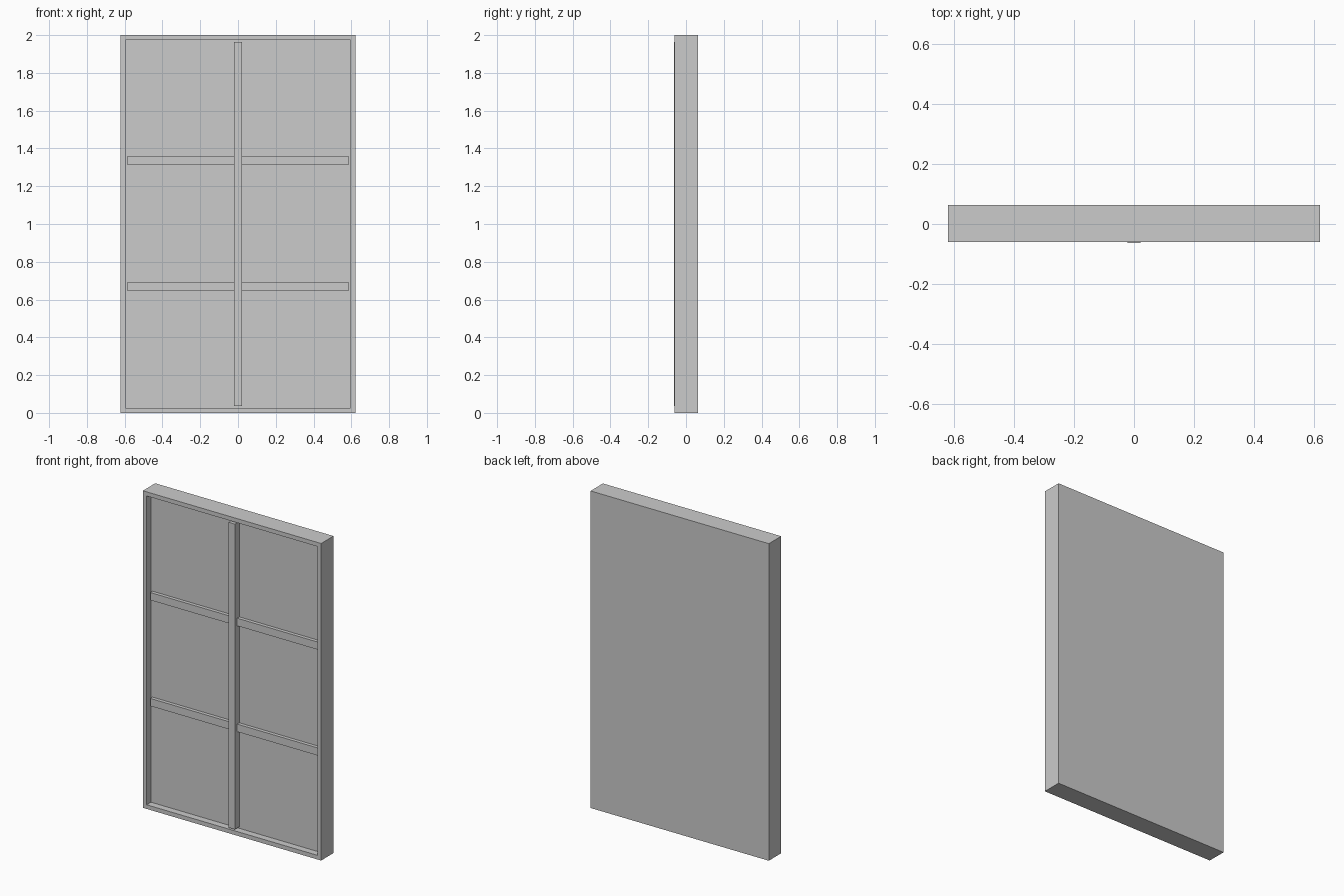
import bpy
import bmesh
from mathutils import Vector

if "Cube" in bpy.data.objects:
    bpy.data.objects.remove(bpy.data.objects["Cube"])

W, H = 0.622, 2.0            # half width, height
BACK, FRONT = 0.063, -0.06   # outer depth limits
BORDER = 0.037               # visible frame width
PANEL = -0.017               # recessed panel surface


def finish(name, bm):
    bmesh.ops.recalc_face_normals(bm, faces=bm.faces)
    mesh = bpy.data.meshes.new(name)
    bm.to_mesh(mesh)
    bm.free()
    obj = bpy.data.objects.new(name, mesh)
    bpy.context.collection.objects.link(obj)
    return obj


def box_mesh(lo, hi):
    bm = bmesh.new()
    bmesh.ops.create_cube(bm, size=1)
    lo, hi = Vector(lo), Vector(hi)
    bmesh.ops.scale(bm, vec=hi - lo, verts=bm.verts)
    bmesh.ops.translate(bm, vec=(lo + hi) / 2, verts=bm.verts)
    bm.normal_update()
    return bm


# Outer frame with solid back: inset the front face and push it inwards
bm = box_mesh((-W, FRONT, 0), (W, BACK, H))
front = min(bm.faces, key=lambda f: f.calc_center_median().y)
bmesh.ops.inset_region(bm, faces=[front], thickness=BORDER)
rim = list(front.verts)
new = bmesh.ops.extrude_face_region(bm, geom=[front])
if front.is_valid:
    bm.faces.remove(front)
verts = [v for v in new["geom"] if isinstance(v, bmesh.types.BMVert)]
bmesh.ops.translate(bm, vec=(0, PANEL - FRONT, 0), verts=verts)
finish("window_frame", bm)

# Central upright, standing slightly proud of the frame
finish("centre_mullion", box_mesh((-0.022, -0.063, BORDER),
                                  (0.022, PANEL, H - BORDER)))

# Recessed crossbars on both sides of the upright
inner = W - BORDER
for row, z in (("lower", 0.668), ("upper", 1.336)):
    for side, x0, x1 in (("left", -inner, -0.022), ("right", 0.022, inner)):
        finish(f"{row}_{side}_crossbar",
               box_mesh((x0, -0.039, z - 0.024), (x1, PANEL, z + 0.024)))
